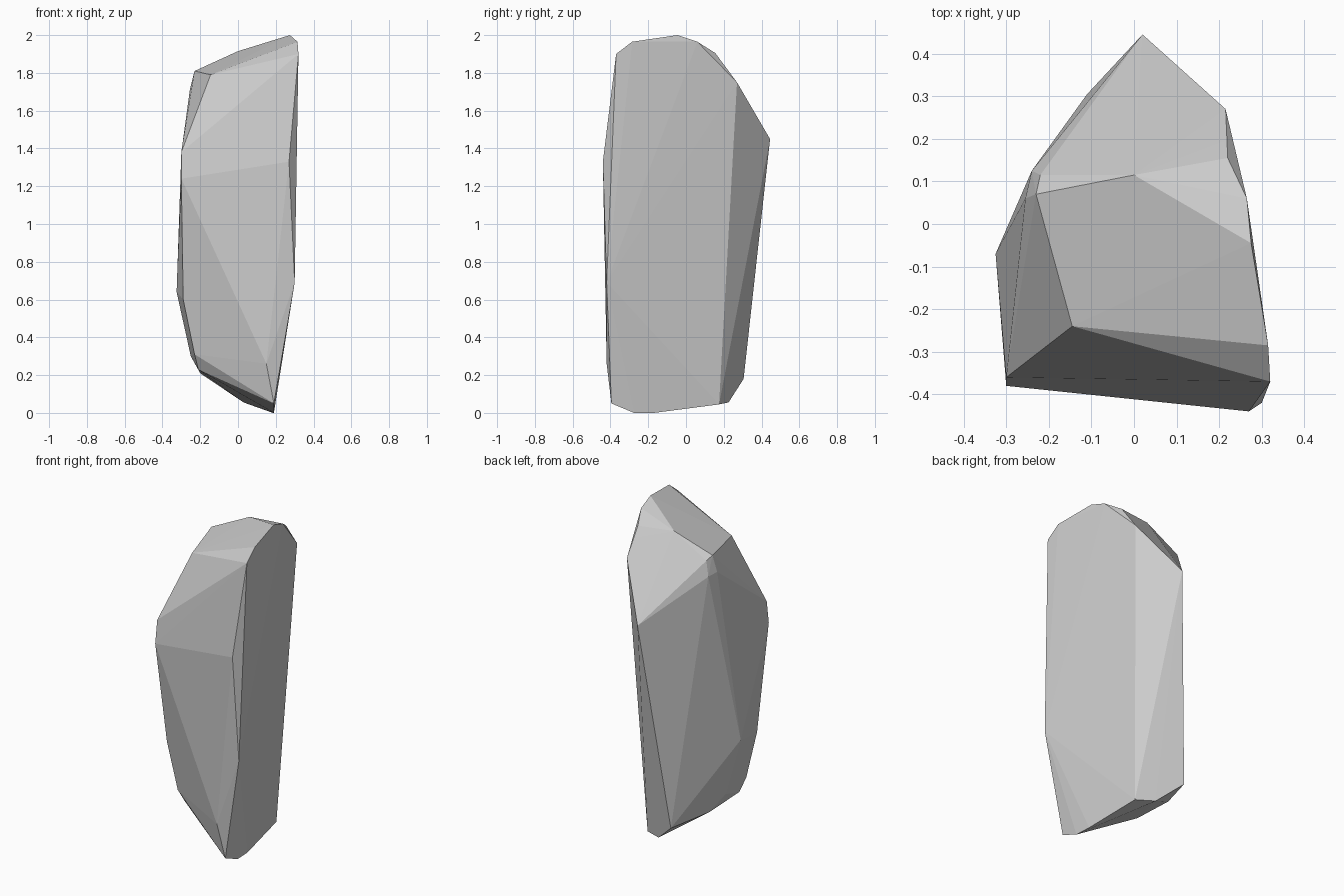
import bpy, bmesh

# Key corners of the faceted boulder, grouped by region
crown = [(0.275, -0.045, 2.0), (0.265, 0.06, 1.965), (0.22, 0.155, 1.905),
         (0.315, -0.285, 1.965), (0.32, -0.37, 1.90), (-0.145, -0.24, 1.79),
         (-0.23, 0.07, 1.81), (-0.22, 0.115, 1.79), (0.0, 0.115, 1.915)]
back = [(0.21, 0.195, 1.85), (0.215, 0.27, 1.75), (0.02, 0.445, 1.45),
        (-0.11, 0.305, 0.18)]
front = [(0.27, -0.44, 1.33), (0.30, -0.42, 0.69), (-0.30, -0.38, 1.24),
         (-0.30, -0.36, 1.38), (0.15, -0.42, 0.26)]
left = [(-0.255, 0.06, 1.71), (-0.24, 0.125, 1.70), (-0.325, -0.07, 0.64),
        (-0.29, -0.28, 0.60), (-0.23, -0.26, 0.31), (-0.25, -0.03, 0.30)]
base = [(0.19, -0.275, 0.0), (0.185, -0.17, 0.0), (0.19, -0.395, 0.05),
        (0.14, 0.175, 0.045), (0.03, 0.225, 0.055), (-0.21, -0.22, 0.23),
        (-0.20, 0.06, 0.21)]

# Boulder: flat-faced convex hull through the corners
bm = bmesh.new()
for p in crown + back + front + left + base:
    bm.verts.new(p)
hull = bmesh.ops.convex_hull(bm, input=bm.verts[:])
loose = [v for v in bm.verts if not v.link_faces]
bmesh.ops.delete(bm, geom=loose, context='VERTS')
bmesh.ops.recalc_face_normals(bm, faces=bm.faces[:])
mesh = bpy.data.meshes.new("boulder")
bm.to_mesh(mesh)
bm.free()
boulder = bpy.data.objects.new("boulder", mesh)
bpy.context.collection.objects.link(boulder)
